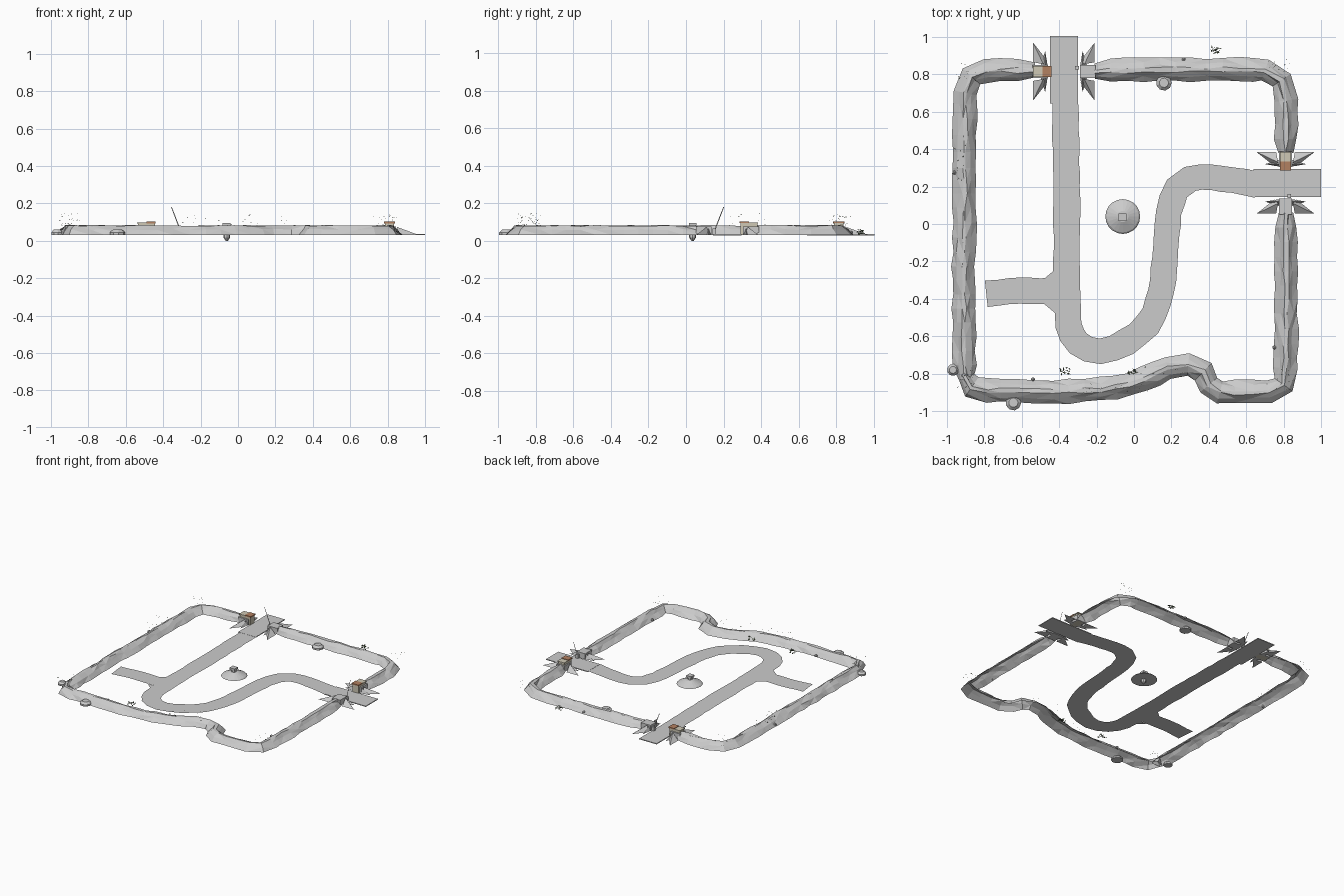
import bpy, bmesh, random
from math import pi, cos, sin
from mathutils import Vector, Matrix

if "Cube" in bpy.data.objects:
    bpy.data.objects.remove(bpy.data.objects["Cube"])

random.seed(4)
G = 0.032  # ground level


def mat(name, col):
    m = bpy.data.materials.new(name)
    m.diffuse_color = (*col, 1)
    m.use_nodes = True
    m.node_tree.nodes["Principled BSDF"].inputs["Base Color"].default_value = m.diffuse_color
    return m


TAN = mat("tan_board", (0.62, 0.58, 0.46))
BROWN = mat("rust_roof", (0.45, 0.22, 0.12))
GREEN = mat("leaf_green", (0.12, 0.16, 0.09))


def finish(bm, name, m=None):
    bmesh.ops.recalc_face_normals(bm, faces=bm.faces)
    me = bpy.data.meshes.new(name)
    bm.to_mesh(me)
    bm.free()
    ob = bpy.data.objects.new(name, me)
    bpy.context.collection.objects.link(ob)
    if m:
        me.materials.append(m)
    return ob


def box(name, x0, x1, y0, y1, z0, z1, m=None):
    bm = bmesh.new()
    bmesh.ops.create_cube(bm, size=1)
    for v in bm.verts:
        v.co = ((x0 + x1) / 2 + v.co.x * (x1 - x0), (y0 + y1) / 2 + v.co.y * (y1 - y0),
                (z0 + z1) / 2 + v.co.z * (z1 - z0))
    return finish(bm, name, m)


def resample(pts, step):
    # Catmull-Rom curve through the path points
    p = [Vector(q) for q in pts]
    p = [2 * p[0] - p[1]] + p + [2 * p[-1] - p[-2]]
    out = []
    for i in range(1, len(p) - 2):
        a, b, c, d = p[i - 1:i + 3]
        n = max(1, round((c - b).length / step))
        k = min(1, (c - b).length / max((c - a).length, 1e-6) * 2)
        k2 = min(1, (c - b).length / max((d - b).length, 1e-6) * 2)
        m1, m2 = (c - a) / 2 * k, (d - b) / 2 * k2
        for j in range(n):
            t = j / n
            out.append((2*t**3 - 3*t*t + 1) * b + (t**3 - 2*t*t + t) * m1
                       + (3*t*t - 2*t**3) * c + (t**3 - t*t) * m2)
    out.append(p[-2])
    return out


def sweep(name, pts, profile, step, jit=0.0, taper=1.0):
    # profile: list of (side offset, z)
    path = resample(pts, step)
    bm = bmesh.new()
    rings = []
    for i, q in enumerate(path):
        t = (path[min(i + 1, len(path) - 1)] - path[max(i - 1, 0)]).normalized()
        side = Vector((-t.y, t.x))
        k = taper if i in (0, len(path) - 1) else 1
        ring = []
        for s, z in profile:
            o = q + side * (s * k + random.uniform(-jit, jit))
            dz = random.uniform(-jit, jit) * 0.5 if z > G + 0.01 else 0
            ring.append(bm.verts.new((o.x, o.y, z + dz)))
        rings.append(ring)
    for a, b in zip(rings, rings[1:]):
        for j in range(len(profile) - 1):
            bm.faces.new((a[j], a[j + 1], b[j + 1], b[j]))
    if len(profile) > 2:
        bm.faces.new(rings[0])
        bm.faces.new(rings[-1])
        bmesh.ops.triangulate(bm, faces=bm.faces)
    return finish(bm, name)


# Earth walls around the camp
berm = [(-0.062, G), (-0.035, 0.06), (-0.01, 0.081), (0.01, 0.081), (0.035, 0.06), (0.062, G)]
walls = {
    "wall_left": [(-0.53, 0.82), (-0.79, 0.82), (-0.87, 0.79), (-0.90, 0.70), (-0.905, 0.3),
                  (-0.91, -0.3), (-0.905, -0.83)],
    "wall_front_right": [(-0.91, -0.80), (-0.87, -0.875), (-0.78, -0.89), (-0.35, -0.895),
                         (-0.1, -0.875), (0.05, -0.83), (0.18, -0.775), (0.29, -0.755),
                         (0.37, -0.79), (0.40, -0.86), (0.46, -0.895), (0.72, -0.895),
                         (0.80, -0.86), (0.81, -0.77), (0.815, -0.4), (0.81, 0.06)],
    "wall_back_right": [(0.81, 0.38), (0.81, 0.66), (0.79, 0.77), (0.70, 0.82), (0.3, 0.825),
                        (-0.21, 0.82)],
}
for n, p in walls.items():
    sweep(n, p, berm, 0.08, 0.007, 0.65)

# Roads
road = [(-0.07, G + 0.003), (0.07, G + 0.003)]
sweep("main_road", [(-0.37, 0.7), (-0.36, 0.2), (-0.36, -0.3), (-0.35, -0.54), (-0.30, -0.64),
                    (-0.18, -0.68), (-0.04, -0.63), (0.07, -0.54), (0.13, -0.42), (0.16, -0.24),
                    (0.185, 0.06), (0.23, 0.19), (0.30, 0.24), (0.42, 0.25), (0.66, 0.21)],
      road, 0.06, 0.004)
sweep("side_road", [(-0.79, -0.372), (-0.66, -0.36), (-0.5, -0.36), (-0.36, -0.36)], road, 0.06, 0.004)
# Flared corners of the junction
bm = bmesh.new()
for s in (1, -1):
    y = -0.36 + s * 0.068
    bm.faces.new([bm.verts.new(c) for c in
                  ((-0.48, y, G + .002), (-0.42, y + s * 0.05, G + .002), (-0.42, y, G + .002))])
finish(bm, "junction_corners")


# Gates: u runs along the wall, v along the road
def gate(name, cx, cy, swap, hut_side):
    P = (lambda u, v, z: (cx + v, cy + u, z)) if swap else (lambda u, v, z: (cx + u, cy + v, z))

    def gbox(n, u0, u1, v0, v1, z0, z1, m=None):
        u0, u1 = sorted((u0, u1))
        a, b = P(u0, v0, z0), P(u1, v1, z1)
        return box(n, a[0], b[0], a[1], b[1], z0, z1, m)

    # Road slab through the gate
    gbox(name + "_slab", -0.075, 0.075, -0.17, 0.19, G - 0.002, G + 0.004)
    for s in (1, -1):
        gbox(name + "_pier", s * 0.085, s * 0.168, -0.035, 0.035, G, 0.076)
        # Sloping wing walls
        bm = bmesh.new()
        for d in (1, -1):
            for tip, a, b, top in (((0.165, 0.155), (0.165, 0.05), (0.09, 0.06), (0.11, 0.04)),
                                   ((0.10, 0.11), (0.085, 0.02), (0.125, 0.03), (0.10, 0.02))):
                v = [bm.verts.new(P(s * u, d * w, G)) for u, w in (tip, a, b)]
                v.append(bm.verts.new(P(s * top[0], d * top[1], 0.074)))
                for f in ((0, 1, 2), (0, 1, 3), (1, 2, 3), (2, 0, 3)):
                    bm.faces.new([v[i] for i in f])
        finish(bm, name + "_wings")
    # Guard hut
    h = hut_side
    gbox(name + "_hut", h * 0.07, h * 0.16, -0.025, 0.025, G, 0.094, TAN)
    gbox(name + "_hut_roof", h * 0.065, h * 0.115, -0.03, 0.03, 0.094, 0.103, BROWN)
    gbox(name + "_hut_back_roof", h * 0.115, h * 0.165, -0.03, 0.03, 0.092, 0.099, TAN)
    # Raised barrier
    bm = bmesh.new()
    k = -h
    bm.faces.new([bm.verts.new(P(k * u, 0.02, z)) for u, z in
                  ((0.066, 0.05), (0.072, 0.052), (0.021, 0.181), (0.017, 0.18))])
    finish(bm, name + "_barrier")
    gbox(name + "_barrier_post", k * 0.06, k * 0.08, 0.01, 0.03, G, 0.065)


gate("back_gate", -0.375, 0.815, False, -1)
gate("right_gate", 0.81, 0.22, True, 1)


# Central mound with a shaft
def lathe(name, x, y, prof, n):
    bm = bmesh.new()
    rings = [[bm.verts.new((x + r * cos(2*pi*i/n), y + r * sin(2*pi*i/n), z)) for i in range(n)]
             for r, z in prof]
    for a, b in zip(rings, rings[1:]):
        for i in range(n):
            bm.faces.new((a[i], a[(i+1) % n], b[(i+1) % n], b[i]))
    bm.faces.new(rings[0])
    bm.faces.new(rings[-1])
    return finish(bm, name)


lathe("mound", -0.06, 0.04, [(0.06, G), (0.093, G), (0.085, 0.04), (0.03, 0.065), (0.02, 0.066)], 20)
lathe("shaft", -0.06, 0.035, [(0.006, 0), (0.018, 0.018), (0.018, 0.084)], 8)
box("shaft_cap", -0.083, -0.041, 0.015, 0.056, 0.082, 0.096)

# Boulders beside the walls, and small marker stones on them
for x, y, r in ((-0.968, -0.78, 0.032), (-0.645, -0.955, 0.042), (0.16, 0.755, 0.042)):
    lathe("boulder", x, y, [(r, G), (r, 0.045), (r * 0.6, 0.06)], 9)
for x, y in ((-0.96, 0.275), (0.265, 0.88), (-0.54, -0.83), (0.75, -0.66)):
    bm = bmesh.new()
    bmesh.ops.create_icosphere(bm, subdivisions=1, radius=0.012,
                               matrix=Matrix.Translation((x, y, 0.044)))
    finish(bm, "marker_stone")


# Scattered leaves and scrub
def leaves(name, x, y, rx, ry, z0, z1, n, size):
    bm = bmesh.new()
    for _ in range(n):
        c = Vector((x + random.uniform(-rx, rx), y + random.uniform(-ry, ry), random.uniform(z0, z1)))
        R = Matrix.Rotation(random.uniform(0, 6), 3, 'Z') @ Matrix.Rotation(random.uniform(0.3, 1.5), 3, 'X')
        bm.faces.new([bm.verts.new(c + R @ Vector(q) * size) for q in
                      ((-1, 0, 0), (0, -.5, 0), (1, 0, 0), (0, .5, 0))])
    return finish(bm, name, GREEN)


for x, y in ((0.44, 0.93), (-0.37, -0.785), (-0.01, -0.795)):
    leaves("scrub", x, y, 0.026, 0.02, G + 0.004, 0.06, 22, 0.009)
for x, y, rx, ry in ((-0.89, 0.81, 0.07, 0.05), (0.77, 0.84, 0.07, 0.04), (-0.9, -0.83, 0.05, 0.05),
                     (0.81, -0.84, 0.05, 0.06), (0.16, -0.79, 0.13, 0.04), (-0.1, -0.88, 0.2, 0.03),
                     (-0.93, 0.33, 0.03, 0.1)):
    leaves("leaves", x, y, rx, ry, 0.08, 0.145, 16, 0.004)
